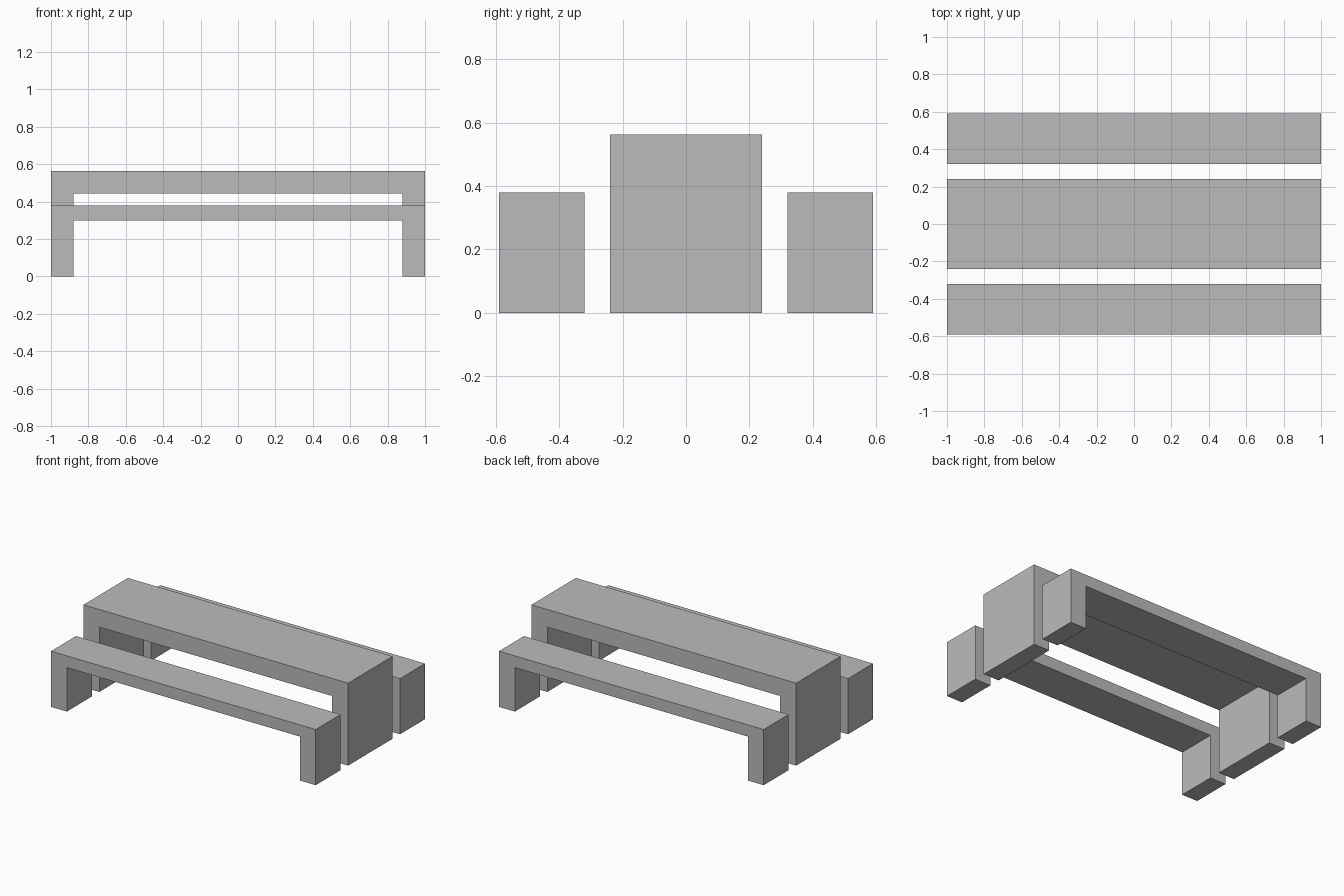
import bpy
import bmesh

cube = bpy.data.objects.get("Cube")
if cube:
    bpy.data.objects.remove(cube, do_unlink=True)

grey = bpy.data.materials.new("plain_grey")
grey.use_nodes = True
grey.diffuse_color = (0.5, 0.5, 0.5, 1)
grey.node_tree.nodes["Principled BSDF"].inputs["Base Color"].default_value = grey.diffuse_color

HALF_LENGTH = 1.0
LEG = 0.12


def trestle(name, y_min, y_max, height, slab):
    """Extrude an upside-down U profile along y: a slab with a solid leg at each end."""
    inner, under = HALF_LENGTH - LEG, height - slab
    half = [(inner, under), (inner, 0), (HALF_LENGTH, 0), (HALF_LENGTH, height)]
    profile = half + [(-x, z) for x, z in reversed(half)]
    bm = bmesh.new()
    face = bm.faces.new([bm.verts.new((x, y_min, z)) for x, z in profile])
    extruded = bmesh.ops.extrude_face_region(bm, geom=[face])["geom"]
    verts = [v for v in extruded if isinstance(v, bmesh.types.BMVert)]
    bmesh.ops.translate(bm, verts=verts, vec=(0, y_max - y_min, 0))
    bmesh.ops.recalc_face_normals(bm, faces=bm.faces)
    mesh = bpy.data.meshes.new(name)
    bm.to_mesh(mesh)
    bm.free()
    mesh.materials.append(grey)
    obj = bpy.data.objects.new(name, mesh)
    bpy.context.collection.objects.link(obj)
    return obj


# Table in the middle, a bench on each side
trestle("table", -0.24, 0.24, 0.563, 0.12)
trestle("front_bench", -0.59, -0.32, 0.38, 0.08)
trestle("back_bench", 0.32, 0.59, 0.38, 0.08)
